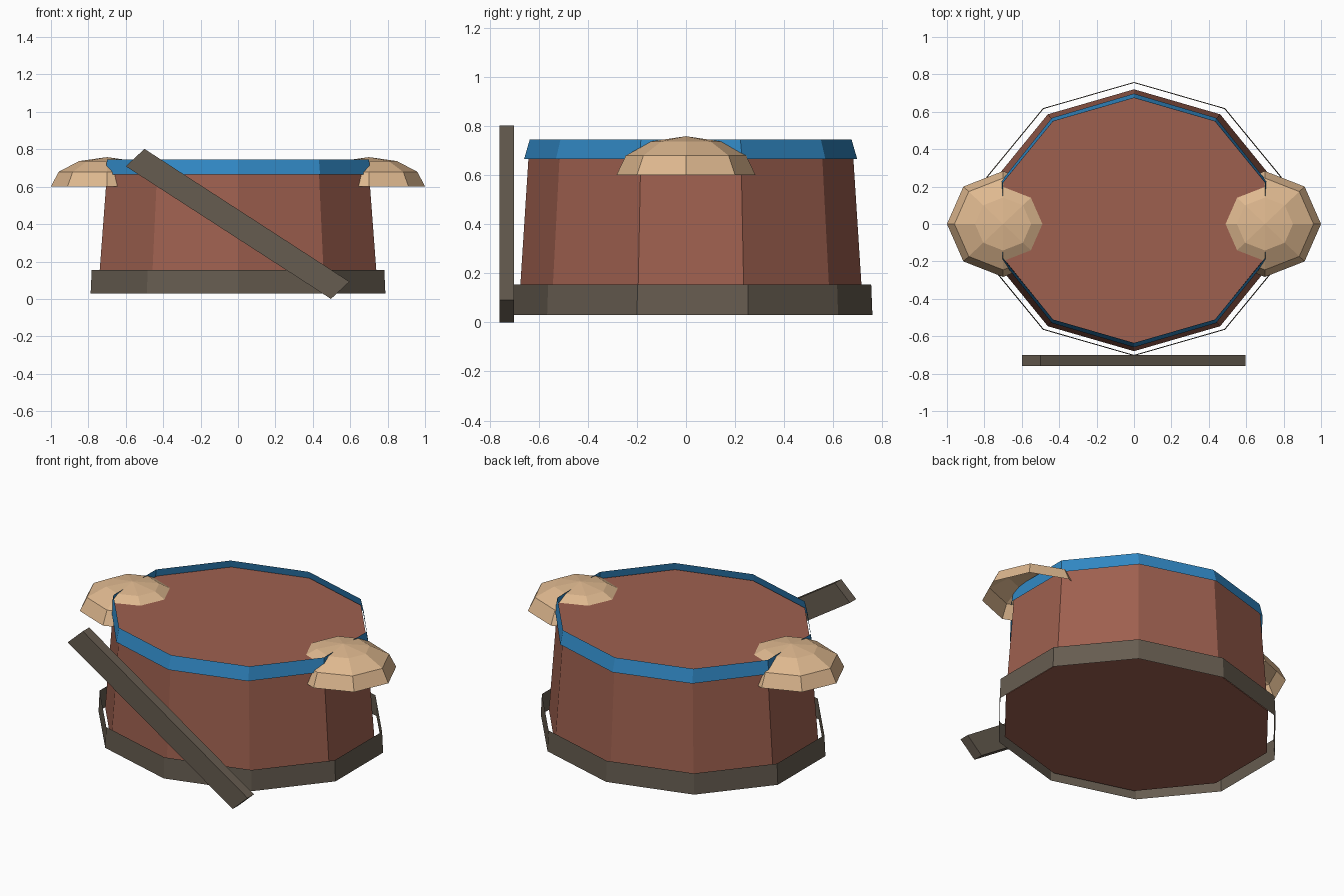
import bpy, bmesh, math

if "Cube" in bpy.data.objects:
    bpy.data.objects.remove(bpy.data.objects["Cube"])


def material(name, rgb):
    m = bpy.data.materials.new(name)
    lin = [((c / 255 + 0.055) / 1.055) ** 2.4 for c in rgb]
    m.diffuse_color = (*lin, 1)
    m.use_nodes = True
    m.node_tree.nodes["Principled BSDF"].inputs["Base Color"].default_value = m.diffuse_color
    return m


BROWN = material("clay_brown", (158, 96, 79))
GREY = material("dark_grey_brown", (102, 92, 80))
BLUE = material("rim_blue", (49, 136, 196))
TAN = material("handle_tan", (222, 184, 143))


def finish(name, bm, mat):
    me = bpy.data.meshes.new(name)
    bm.to_mesh(me)
    bm.free()
    me.materials.append(mat)
    ob = bpy.data.objects.new(name, me)
    bpy.context.collection.objects.link(ob)
    return ob


def loft(name, mat, sides, rings, centre=(0, 0), start=90, capped=False):
    """Skin rings of (z, x radius, y radius); a zero radius makes a tip."""
    bm = bmesh.new()
    loops = []
    for z, rx, ry in rings:
        count = sides if rx else 1
        loops.append([bm.verts.new((
            centre[0] + rx * math.cos(math.radians(start) + math.tau * i / sides),
            centre[1] + ry * math.sin(math.radians(start) + math.tau * i / sides),
            z)) for i in range(count)])
    for a, b in zip(loops, loops[1:]):
        for i in range(sides):
            j = (i + 1) % sides
            if len(b) == 1:
                bm.faces.new((a[i], a[j], b[0]))
            else:
                bm.faces.new((a[i], a[j], b[j], b[i]))
    if capped:
        bm.faces.new(loops[0][::-1])
        bm.faces.new(loops[-1])
    return finish(name, bm, mat)


K = math.cos(math.radians(18))  # flat-side width of a ten-sided ring

# Tapered ten-sided tub body
loft("tub_body", BROWN, 10,
     [(0.065, 0.746 / K, 0.70), (0.705, 0.698 / K, 0.659)], (0, 0.02), capped=True)

# Thin open bands around the foot and the rim
loft("foot_band", GREY, 10,
     [(0.03, 0.788 / K, 0.732), (0.155, 0.782 / K, 0.727)], (0, 0.027))
loft("rim_band", BLUE, 10,
     [(0.665, 0.710 / K, 0.678), (0.745, 0.700 / K, 0.655)], (0, 0.019))

# Open half-dome handles on both sides
for side, x in (("left", -0.7), ("right", 0.7)):
    rings = [(0.6 + 0.158 * math.sin(math.radians(a)),
              0.3 * math.cos(math.radians(a)) if a < 90 else 0,
              0.283 * math.cos(math.radians(a))) for a in (0, 30, 60, 90)]
    loft(side + "_handle", TAN, 8, rings, (x, 0), start=0)

# Slanted plank leaning across the front
bm = bmesh.new()
outline = [(-0.6, 0.709), (0.497, 0.0), (0.596, 0.092), (-0.5, 0.802)]
front = [bm.verts.new((x, -0.76, z)) for x, z in outline]
face = bm.faces.new(front)
ext = bmesh.ops.extrude_face_region(bm, geom=[face], use_keep_orig=True)
bmesh.ops.translate(bm, vec=(0, 0.06, 0),
                    verts=[v for v in ext["geom"] if isinstance(v, bmesh.types.BMVert)])
bmesh.ops.recalc_face_normals(bm, faces=bm.faces)
finish("front_plank", bm, GREY)
